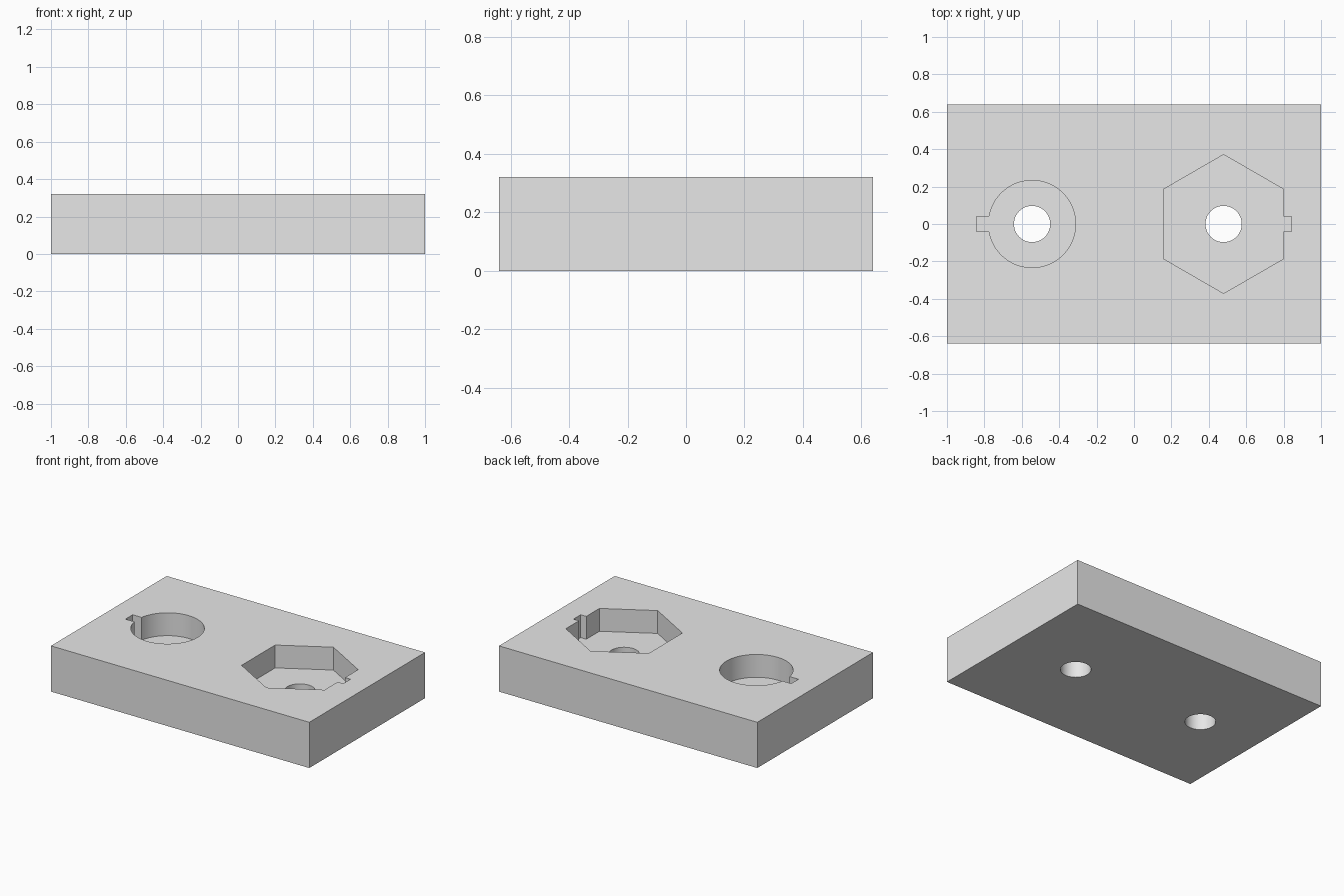
import bpy, bmesh
from math import pi, cos, sin, asin, radians

if "Cube" in bpy.data.objects:
    bpy.data.objects.remove(bpy.data.objects["Cube"], do_unlink=True)

LENGTH, WIDTH, HEIGHT = 2.0, 1.28, 0.32
FLOOR = 0.16          # height of the pocket floors
BORE = 0.097          # radius of the through holes
KEY = 0.04            # half width of the key slots
KEY_END = 0.843       # distance of the slot ends from the middle


def prism(name, outline, bottom, top):
    """Extrude a flat outline into a closed solid."""
    bm = bmesh.new()
    face = bm.faces.new([bm.verts.new((x, y, bottom)) for x, y in outline])
    grown = bmesh.ops.extrude_face_region(bm, geom=[face], use_keep_orig=True)
    verts = [v for v in grown["geom"] if isinstance(v, bmesh.types.BMVert)]
    bmesh.ops.translate(bm, verts=verts, vec=(0, 0, top - bottom))
    bmesh.ops.recalc_face_normals(bm, faces=bm.faces)
    mesh = bpy.data.meshes.new(name)
    bm.to_mesh(mesh)
    bm.free()
    obj = bpy.data.objects.new(name, mesh)
    bpy.context.collection.objects.link(obj)
    return obj


def arc(radius, start, end, steps):
    angles = [start + (end - start) * i / steps for i in range(steps + 1)]
    return [(radius * cos(a), radius * sin(a)) for a in angles]


def place(points, centre, side):
    return [(centre + side * x, y) for x, y in points]


def cut(target, cutter):
    mod = target.modifiers.new(cutter.name, "BOOLEAN")
    mod.operation, mod.solver, mod.object = "DIFFERENCE", "EXACT", cutter
    bpy.context.view_layer.objects.active = target
    bpy.ops.object.modifier_apply(modifier=mod.name)
    bpy.data.objects.remove(cutter, do_unlink=True)


# Rectangular block
x, y = LENGTH / 2, WIDTH / 2
block = prism("block", [(-x, -y), (x, -y), (x, y), (-x, y)], 0, HEIGHT)

# Round and hexagonal pocket walls, each starting and ending at its key slot
ROUND_R, HEX_R = 0.233, 0.371
gap = asin(KEY / ROUND_R)
round_wall = arc(ROUND_R, gap, 2 * pi - gap, 72)
flat = HEX_R * cos(pi / 6)
hex_wall = [(flat, KEY)] + arc(HEX_R, pi / 6, 2 * pi - pi / 6, 5) + [(flat, -KEY)]

for name, wall, centre, side in (("round", round_wall, -0.545, -1),
                                 ("hex", hex_wall, 0.479, 1)):
    # Pocket with its key slot pointing outwards
    slot = KEY_END - abs(centre)
    outline = wall + [(slot, -KEY), (slot, KEY)]
    cut(block, prism(name + "_pocket", place(outline, centre, side), FLOOR, HEIGHT + 0.1))
    # Through hole
    circle = arc(BORE, 0, 2 * pi, 48)[:-1]
    cut(block, prism(name + "_bore", place(circle, centre, side), -0.1, HEIGHT + 0.1))

# Plain grey finish
grey = bpy.data.materials.new("light_grey")
grey.use_nodes = True
colour = (0.8, 0.8, 0.8, 1)
grey.diffuse_color = colour
for node in grey.node_tree.nodes:
    if node.type == "BSDF_PRINCIPLED":
        node.inputs["Base Color"].default_value = colour
block.data.materials.clear()
block.data.materials.append(grey)

bpy.ops.object.select_all(action="DESELECT")
block.select_set(True)
bpy.context.view_layer.objects.active = block
bpy.ops.object.shade_smooth_by_angle(angle=radians(30))
